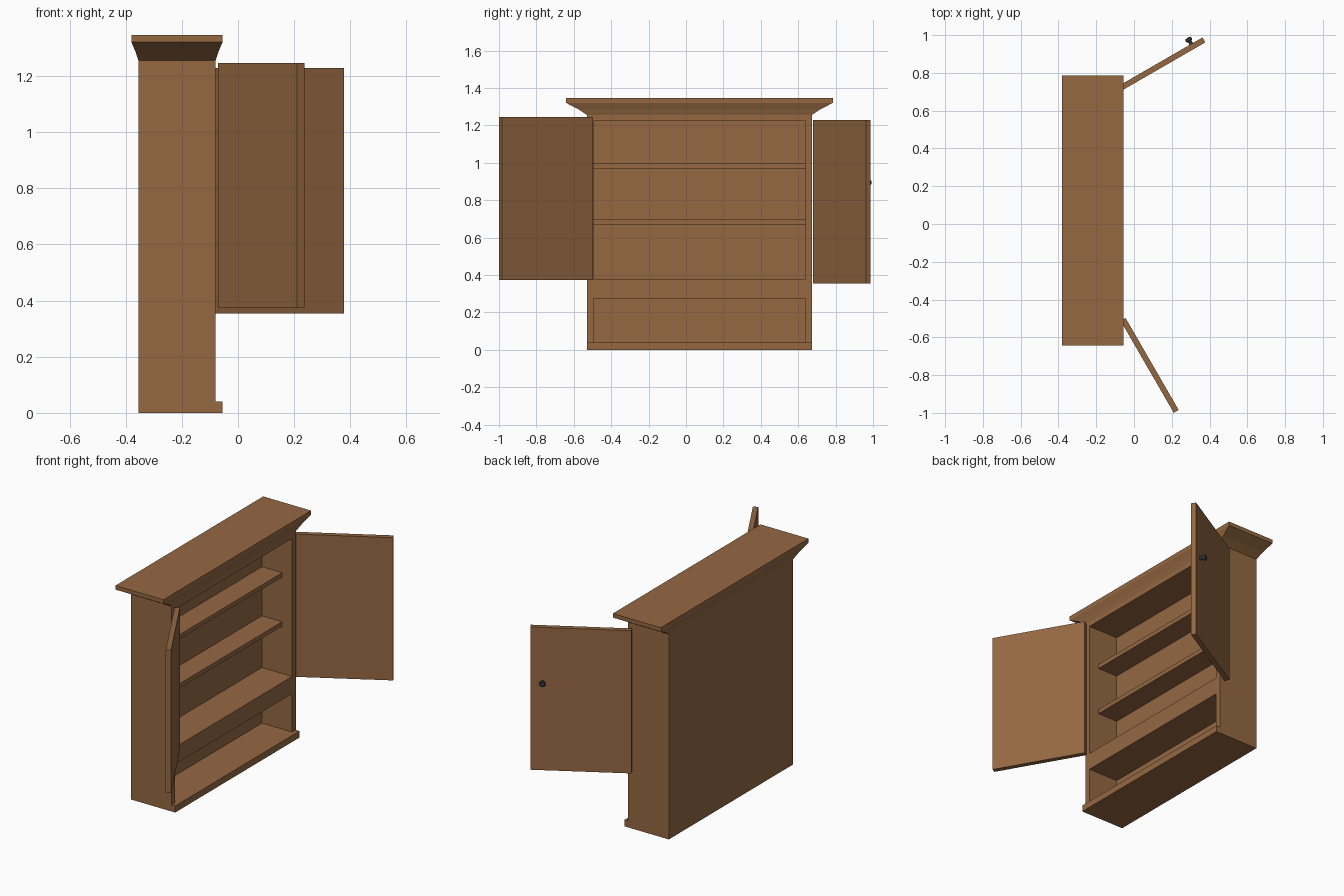
import bpy, bmesh, math
from mathutils import Matrix, Vector

if "Cube" in bpy.data.objects:
    bpy.data.objects.remove(bpy.data.objects["Cube"])


def material(name, color):
    m = bpy.data.materials.new(name)
    m.diffuse_color = color
    m.use_nodes = True
    m.node_tree.nodes["Principled BSDF"].inputs["Base Color"].default_value = m.diffuse_color
    return m


WOOD = material("brown_wood", (0.30, 0.14, 0.055, 1))
DARK = material("dark_metal", (0.035, 0.035, 0.04, 1))


def finish(name, bm, mat):
    bmesh.ops.recalc_face_normals(bm, faces=bm.faces[:])
    me = bpy.data.meshes.new(name)
    bm.to_mesh(me)
    bm.free()
    me.materials.append(mat)
    ob = bpy.data.objects.new(name, me)
    bpy.context.collection.objects.link(ob)
    return ob


def box(name, x, y, z):
    """Box from (min, max) ranges."""
    size = [r[1] - r[0] for r in (x, y, z)]
    mid = [(r[0] + r[1]) / 2 for r in (x, y, z)]
    bm = bmesh.new()
    bmesh.ops.create_cube(bm, size=1, matrix=Matrix.Translation(mid) @ Matrix.Diagonal((*size, 1)))
    return finish(name, bm, WOOD)


YC, HALF, INNER = 0.072, 0.601, 0.567       # carcass centre line and half widths
XB, XI, XF = -0.355, -0.285, -0.08          # back, inner back, front
TOP = 1.256
inside = (YC - INNER, YC + INNER)

# Carcass panels
for side, s in (("left", -1), ("right", 1)):
    ys = sorted((YC + s * INNER, YC + s * HALF))
    box(side + "_side_panel", (XB, XF), ys, (0.04, TOP))
box("back_panel", (XB, XI), inside, (0.04, TOP))
box("plinth", (XB, -0.055), (YC - HALF, YC + HALF), (0, 0.04))
box("middle_rail", (XI, XF), inside, (0.275, 0.38))
box("top_rail", (XI, XF), inside, (1.225, TOP))

# Inset shelves
for i, z in enumerate((0.67, 0.97)):
    box(f"shelf_{i + 1}", (XI, -0.148), inside, (z, z + 0.027))

# Crown moulding: stacked rectangles flaring outward
bm = bmesh.new()
rings = []
for f, z in ((0, TOP), (0.4, 1.286), (1, 1.321), (1, 1.346)):
    hy = HALF + 0.113 * f
    x0, x1 = XB - 0.025 * f, XF + 0.025 * f
    rings.append([bm.verts.new(p) for p in ((x0, YC - hy, z), (x1, YC - hy, z),
                                            (x1, YC + hy, z), (x0, YC + hy, z))])
for a, b in zip(rings, rings[1:]):
    for i in range(4):
        j = (i + 1) % 4
        bm.faces.new((a[i], a[j], b[j], b[i]))
bm.faces.new(rings[0])
bm.faces.new(rings[-1])
finish("crown_moulding", bm, WOOD)


# Open doors, swung about one inner corner
def door(name, corner, angle, z):
    ob = box(name, (0, 0.563), (0, 0.03), z)
    ob.data.transform(Matrix.Translation((*corner, 0)) @ Matrix.Rotation(math.radians(angle), 4, 'Z'))
    return ob


door("right_door", (-0.11, 0.68), 30, (0.355, 1.229))
door("left_door", (-0.071, -0.512), -60, (0.373, 1.246))

# Turned knob on the outer face of the right door
bm = bmesh.new()
profile = ((0, 0), (0.011, 0), (0.010, 0.014), (0.017, 0.020), (0.019, 0.028), (0.015, 0.036), (0, 0.039))
vs = [bm.verts.new((r, 0, h)) for r, h in profile]
es = [bm.edges.new(p) for p in zip(vs, vs[1:])]
bmesh.ops.spin(bm, geom=vs + es, cent=(0, 0, 0), axis=(0, 0, 1), angle=2 * math.pi, steps=12)
bmesh.ops.remove_doubles(bm, verts=bm.verts[:], dist=1e-4)
rot = Vector((-0.5, 0.866, 0)).to_track_quat('Z', 'Y').to_matrix().to_4x4()
bm.transform(Matrix.Translation((0.303, 0.953, 0.895)) @ rot)
knob = finish("door_knob", bm, DARK)
bpy.context.view_layer.objects.active = knob
knob.select_set(True)
bpy.ops.object.shade_smooth_by_angle(angle=math.radians(40))
